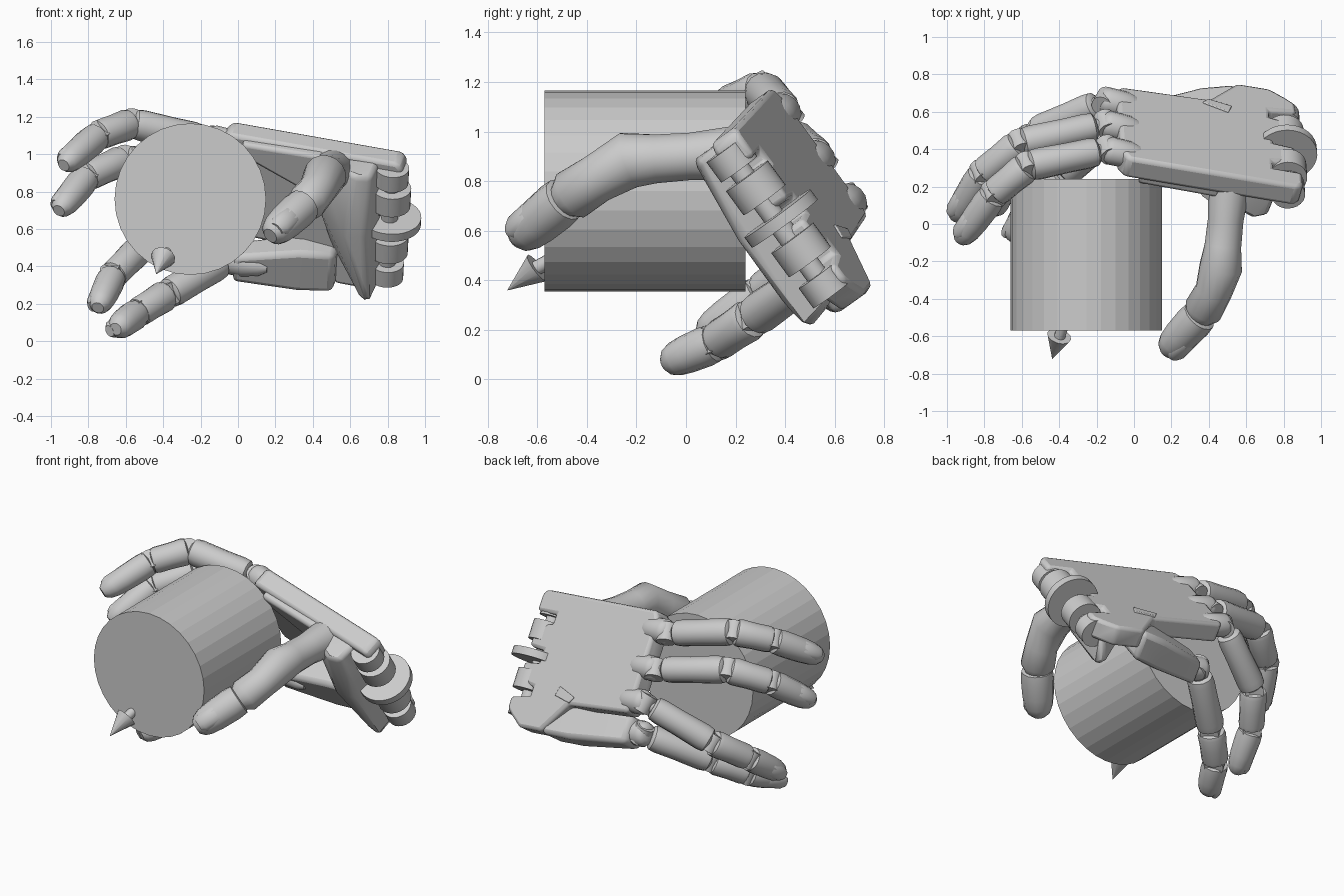
import bpy, bmesh, math
from mathutils import Vector as V

if "Cube" in bpy.data.objects:
    bpy.data.objects.remove(bpy.data.objects["Cube"])

# Hand frame: U runs to the fingers, W from index to little side, N out of the hand's back
O = V((0.88, 0.2, 1.02))
U = V((-0.96, 0.16, 0.17)).normalized()
W = V((0, 0.58, -0.81))
W = (W - U * W.dot(U)).normalized()
N = W.cross(U).normalized()


def P(u, w, n):
    return O + U * u + W * w + N * n


def finish(name, bm, smooth=True, bevel=0, angle=40):
    bmesh.ops.recalc_face_normals(bm, faces=bm.faces)
    me = bpy.data.meshes.new(name)
    bm.to_mesh(me)
    bm.free()
    ob = bpy.data.objects.new(name, me)
    bpy.context.collection.objects.link(ob)
    if bevel:
        m = ob.modifiers.new("bevel", 'BEVEL')
        m.width, m.segments, m.limit_method = bevel, 2, 'ANGLE'
    if smooth:
        bpy.ops.object.select_all(action='DESELECT')
        ob.select_set(True)
        bpy.context.view_layer.objects.active = ob
        bpy.ops.object.shade_smooth_by_angle(angle=math.radians(angle))
    return ob


def tube(name, pts, radii, sides=14, smooth=True, up=N, flat=1.0):
    """Tube through points with a radius at each one."""
    pts = [V(p) for p in pts]
    bm = bmesh.new()
    rings = []
    for i, p in enumerate(pts):
        t = (pts[min(i + 1, len(pts) - 1)] - pts[max(i - 1, 0)]).normalized()
        a = t.cross(up).normalized()
        b = a.cross(t).normalized()
        rings.append([bm.verts.new(p + radii[i] * (a * math.cos(k) + b * flat * math.sin(k)))
                      for k in (2 * math.pi * j / sides for j in range(sides))])
    for r, s in zip(rings, rings[1:]):
        for j in range(sides):
            k = (j + 1) % sides
            bm.faces.new((r[j], r[k], s[k], s[j]))
    bm.faces.new(rings[0][::-1])
    bm.faces.new(rings[-1])
    return finish(name, bm, smooth)


def rod(name, a, b, profile, up=N, flat=1.0, sides=14, smooth=True):
    """Straight tube; profile is (fraction along, radius)."""
    a, b = V(a), V(b)
    return tube(name, [a.lerp(b, t) for t, r in profile], [r for t, r in profile],
                sides, smooth, up, flat)


def hull(name, pts, bevel=0.02):
    bm = bmesh.new()
    vs = [bm.verts.new(p) for p in pts]
    bmesh.ops.convex_hull(bm, input=vs)
    bmesh.ops.delete(bm, geom=[v for v in bm.verts if not v.link_faces], context='VERTS')
    bmesh.ops.dissolve_limit(bm, angle_limit=0.02, verts=bm.verts, edges=bm.edges)
    return finish(name, bm, True, bevel)


def slab(name, outline, n0, n1, bevel=0.025):
    bm = bmesh.new()
    f = bm.faces.new([bm.verts.new(P(u, w, n0)) for u, w in outline])
    r = bmesh.ops.extrude_face_region(bm, geom=[f])
    for v in r['geom']:
        if isinstance(v, bmesh.types.BMVert):
            v.co += N * (n1 - n0)
    return finish(name, bm, True, bevel)


def disc(name, c, axis, r, thick, sides=24):
    return rod(name, c - axis * thick / 2, c + axis * thick / 2, [(0, r), (1, r)], U, 1, sides)


def phalanx(name, a, b, r0, r1, up, start=.03):
    rod(name, a, b, [(start, r0 * .7), (start + .03, r0 * .93), (start + .12, r0), (.5, (r0 + r1) / 2 * .97),
                     (.86, r1), (.95, r1 * .94), (.98, r1 * .7)], up)


def fingertip(name, a, b, r, up):
    a, b = V(a), V(b)
    rod(name, a, b, [(.03, r * .7), (.06, r * .95), (.25, r), (.65, r * .95), (.9, r * .86),
                     (1.05, r * .7), (1.14, r * .42)], up)
    # fingernail plate set into the back of the tip
    t = (b - a).normalized()
    out = (up - t * up.dot(t)).normalized()
    c = a.lerp(b, .78) + out * r * .5
    rod(name + "_nail", c - t * .07, c + t * .08, [(0, r * .5), (.15, r * .65), (.8, r * .6), (1, r * .4)],
        out, .7)


def finger(name, pts, r):
    pts = [V(p) for p in pts]
    up = ((pts[1] - pts[0]).normalized() - (pts[3] - pts[2]).normalized()).normalized()
    side = (pts[1] - pts[0]).cross(up).normalized()
    phalanx(name + "_base", pts[0], pts[1], r * .95, r, up, .12)
    phalanx(name + "_middle", pts[1], pts[2], r, r * .95, up)
    fingertip(name + "_tip", pts[2], pts[3], r * .95, up)
    for i, p in enumerate(pts[:3]):
        disc(name + "_hinge_%d" % i, p, side, r * .68, r * 1.35, 16)
    rod(name + "_knuckle_link", pts[0], pts[1], [(-.05, .04), (.2, .04)], up)


# Held cylinder
rod("held_cylinder", (-.255, -.57, .76), (-.255, .24, .76), [(0, .405), (1, .405)],
    V((0, 0, 1)), 1, 32, False)

# Arrow poking out of the cylinder face
rod("arrow_shaft", (-.34, -.42, .55), (-.40, -.61, .445), [(0, .03), (1, .03)])
rod("arrow_head", (-.40, -.6, .45), (-.437, -.72, .36), [(0, .066), (1, .001)], N, 1, 12)

# Back plate of the palm, with slots for the wrist discs
slab("palm_plate", [(.0, .0), (-.03, .03), (-.03, .14), (.13, .14), (.13, .2), (.0, .22), (.0, .36),
                    (.12, .37), (.12, .45), (.0, .46), (.0, .58), (.13, .6), (.13, .66), (-.02, .68),
                    (-.02, .76), (.03, .8), (.12, .86), (.3, .86), (.46, .67),
                    (.95, .65), (.97, .6), (.97, .06), (.93, 0)], -.13, 0)

# Thumb-side pad flaring across the inside of the palm
hull("thumb_pad", [P(*c) for c in [(.08, .84, -.29), (.13, .84, -.25), (.19, .02, -.27),
                                   (.11, .03, -.24), (.22, .4, -.32), (.12, .4, -.3),
                                   (.1, .02, -.08), (.06, .8, -.08), (.46, .05, -.08),
                                   (.42, .03, -.18), (.42, .28, -.2), (.35, .6, -.1)]], .03)
hull("palm_web", [P(u, w, n) for u, w in [(.4, .01), (.85, .02), (.8, .12), (.4, .3)]
                  for n in (-.08, -.17)], .02)

# Raised latch on the back
slab("back_latch", [(.36, .57), (.5, .62), (.47, .66), (.34, .63)], -.02, .008, .005)

# Little finger's separate palm bone
hull("little_palm_bone", [P(u, w, n) for u, w0, w1, n0, n1 in
                          [(.3, .62, .87, -.2, -.01), (.48, .6, .86, -.26, -.06),
                           (.82, .63, .8, -.36, -.2)]
                          for w in (w0, w1) for n in (n0, n1)], .03)

# Wrist discs and lugs
disc("wrist_disc", P(.03, .41, -.08), W, .165, .05, 32)
for i, w in enumerate((.25, .56)):
    disc("wrist_lug_%d" % i, P(.03, w, -.09), W, .105, .12)
for i, w in enumerate((.1, .73)):
    disc("wrist_end_lug_%d" % i, P(.03, w, -.1), W, .09, .1)
rod("wrist_axle", P(.03, .1, -.1), P(.03, .74, -.1), [(0, .045), (1, .045)])

# Rounded knuckle tongues that carry the fingers
for i, (w, n) in enumerate(((.11, -.045), (.345, -.045), (.56, -.045), (.71, -.28))):
    u = .78 if i < 3 else .64
    rod("knuckle_tongue_%d" % i, P(u, w, n - .02), P(u + .28, w, n),
        [(0, .02), (.15, .05), (.45, .075), (.85, .078), (.95, .065), (1, .04)], N, .95)

# Fingers: knuckle, two joints, tip
FINGERS = {
    "index_finger": ([P(1.03, .12, -.05), (-.57, .31, 1.165), (-.75, .16, 1.10), (-.91, -.06, .96)], .085),
    "middle_finger": ([P(1.03, .35, -.05), (-.61, .43, .97), (-.81, .27, .88), (-.94, .06, .72)], .085),
    "ring_finger": ([P(1.03, .56, -.05), (-.53, .49, .49), (-.67, .30, .35), (-.74, .09, .2)], .083),
    "little_finger": ([P(.86, .71, -.28), (-.38, .27, .25), (-.54, .12, .15), (-.64, -.06, .075)], .086),
}
for name, (pts, r) in FINGERS.items():
    finger(name, pts, r)

# Thumb: smooth lower bone, then a rounded tip
up = V((.6, -.3, .6)).normalized()
tube("thumb_base", [(.52, .28, .91), (.505, .18, .91), (.49, .02, .9), (.475, -.12, .89), (.465, -.23, .885),
                    (.425, -.36, .81), (.37, -.46, .745), (.345, -.5, .72)],
     [.115, .112, .097, .1, .116, .1, .105, .07], 16, True, V((1, 0, .2)))
fingertip("thumb_tip", (.36, -.48, .735), (.195, -.66, .585), .1, up)
disc("thumb_socket", P(.37, .15, -.13), N, .125, .18, 20)
